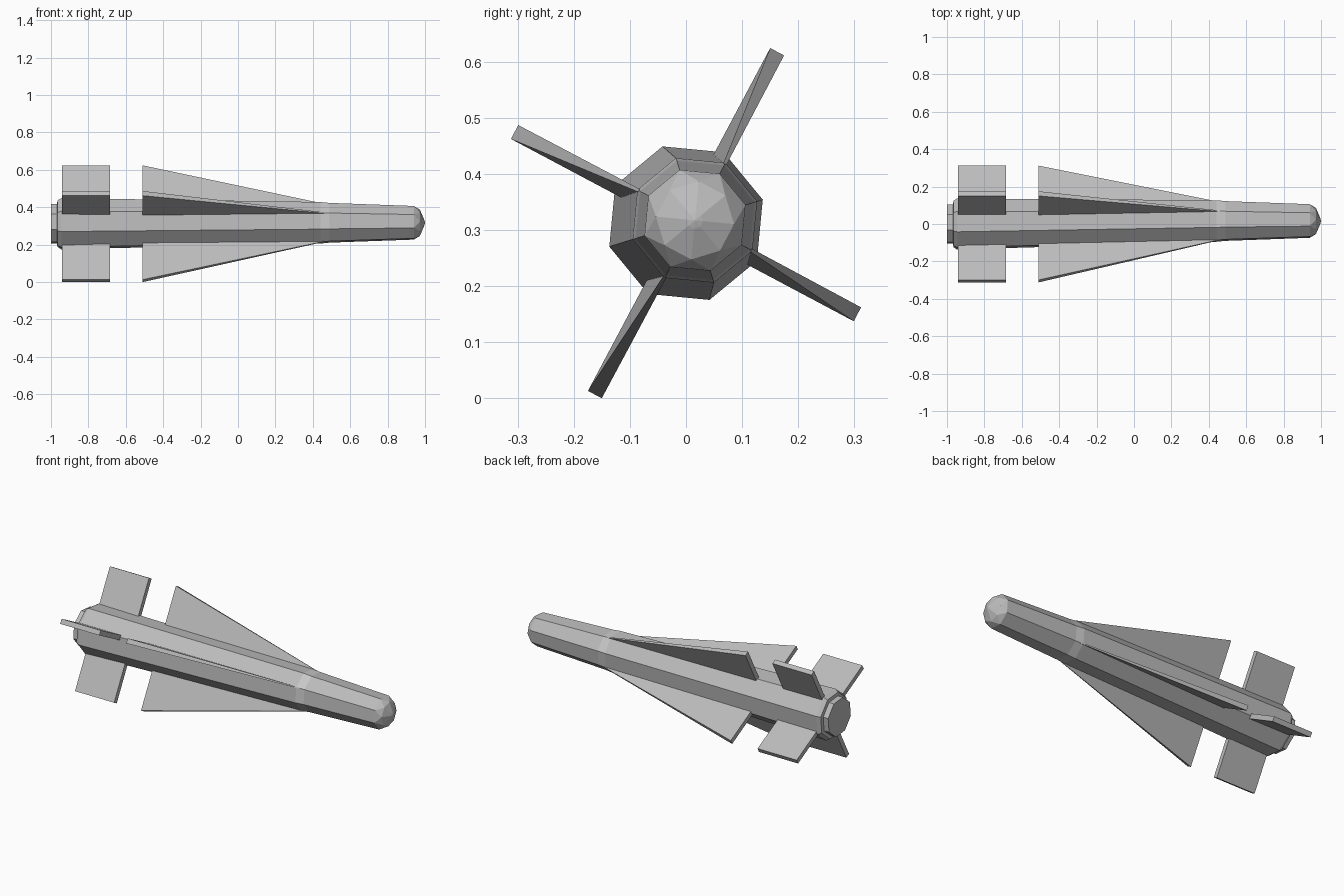
import bpy, bmesh, math
from mathutils import Vector

if "Cube" in bpy.data.objects:
    bpy.data.objects.remove(bpy.data.objects["Cube"])

SIDES = 8
TURN = math.radians(17)
X_BACK, X_FRONT = -0.95, 0.45


def material(name, value):
    m = bpy.data.materials.new(name)
    m.use_nodes = True
    m.diffuse_color = (value, value, value, 1)
    m.node_tree.nodes["Principled BSDF"].inputs["Base Color"].default_value = m.diffuse_color
    return m


grey = material("Grey", 0.5)
light_grey = material("Light Grey", 0.58)


def axis(x):
    """Centre line of the body, drifting slightly sideways toward the nose."""
    t = min(max((x - X_BACK) / (X_FRONT - X_BACK), 0), 1)
    return Vector((x, 0.016 * t, 0.312 + 0.005 * t))


def radial(angle):
    return Vector((0, math.cos(angle), math.sin(angle)))


def finish(name, bm, mat):
    bmesh.ops.recalc_face_normals(bm, faces=bm.faces)
    mesh = bpy.data.meshes.new(name)
    bm.to_mesh(mesh)
    bm.free()
    mesh.materials.append(mat)
    obj = bpy.data.objects.new(name, mesh)
    bpy.context.collection.objects.link(obj)
    return obj


def tube(name, profile, mat, cap_back=False, apex=None):
    """Eight-sided loft through (x, radius, twist in steps) stations."""
    bm = bmesh.new()
    rings = []
    for x, r, twist in profile:
        rings.append([bm.verts.new(axis(x) + r * radial(TURN + (i + twist) * math.tau / SIDES))
                      for i in range(SIDES)])
    for k in range(len(rings) - 1):
        a, b = rings[k], rings[k + 1]
        for i in range(SIDES):
            j = (i + 1) % SIDES
            if profile[k][2] == profile[k + 1][2]:
                bm.faces.new((a[i], a[j], b[j], b[i]))
            else:
                bm.faces.new((a[i], a[j], b[i]))
                bm.faces.new((a[j], b[j], b[i]))
    if cap_back:
        bm.faces.new(rings[0])
    if apex:
        tip = bm.verts.new(axis(apex))
        for i in range(SIDES):
            bm.faces.new((rings[-1][i], rings[-1][(i + 1) % SIDES], tip))
    return finish(name, bm, mat)


def fin(name, angle, outline, mat):
    """Flat fin from (x, radius, half thickness, follows drift) corners."""
    bm = bmesh.new()
    side = radial(angle + math.pi / 2)
    sheets = []
    for s in (-1, 1):
        sheets.append([bm.verts.new(axis(x if drift else X_BACK) * 1 + Vector((0 if drift else x - X_BACK, 0, 0))
                                    + r * radial(angle) + s * h * side)
                       for x, r, h, drift in outline])
    a, b = sheets
    bm.faces.new(a)
    bm.faces.new(b)
    n = len(a)
    for i in range(n):
        j = (i + 1) % n
        bm.faces.new((a[i], a[j], b[j], b[i]))
    return finish(name, bm, mat)


# Body, collar and nose
tube("main_body", [(-1, 0.11, 0), (-0.968, 0.11, 0), (-0.965, 0.13, 0), (-0.945, 0.143, 0),
                   (0.44, 0.116, 0)], grey, cap_back=True)
tube("collar", [(0.44, 0.116, 0), (0.49, 0.111, 0)], light_grey)
tube("front_body", [(0.49, 0.111, 0), (0.94, 0.094, 0)], grey)
tube("nose_cap", [(0.94, 0.094, 0), (0.973, 0.07, 0.5), (0.996, 0.015, 0.5)], grey, apex=1.0)

# Four long triangular wings and four square tail fins
wing = [(-0.51, 0.05, 0.014, False), (-0.51, 0.346, 0.014, False),
        (0.46, 0.114, 0.003, True), (0.46, 0.05, 0.003, True)]
tail = [(-0.94, 0.05, 0.014, False), (-0.94, 0.346, 0.014, False),
        (-0.685, 0.346, 0.014, False), (-0.685, 0.05, 0.014, False)]
for i in range(4):
    angle = TURN + math.tau / SIDES + i * math.pi / 2
    fin(f"wing_{i + 1}", angle, wing, grey)
    fin(f"tail_fin_{i + 1}", angle, tail, grey)
